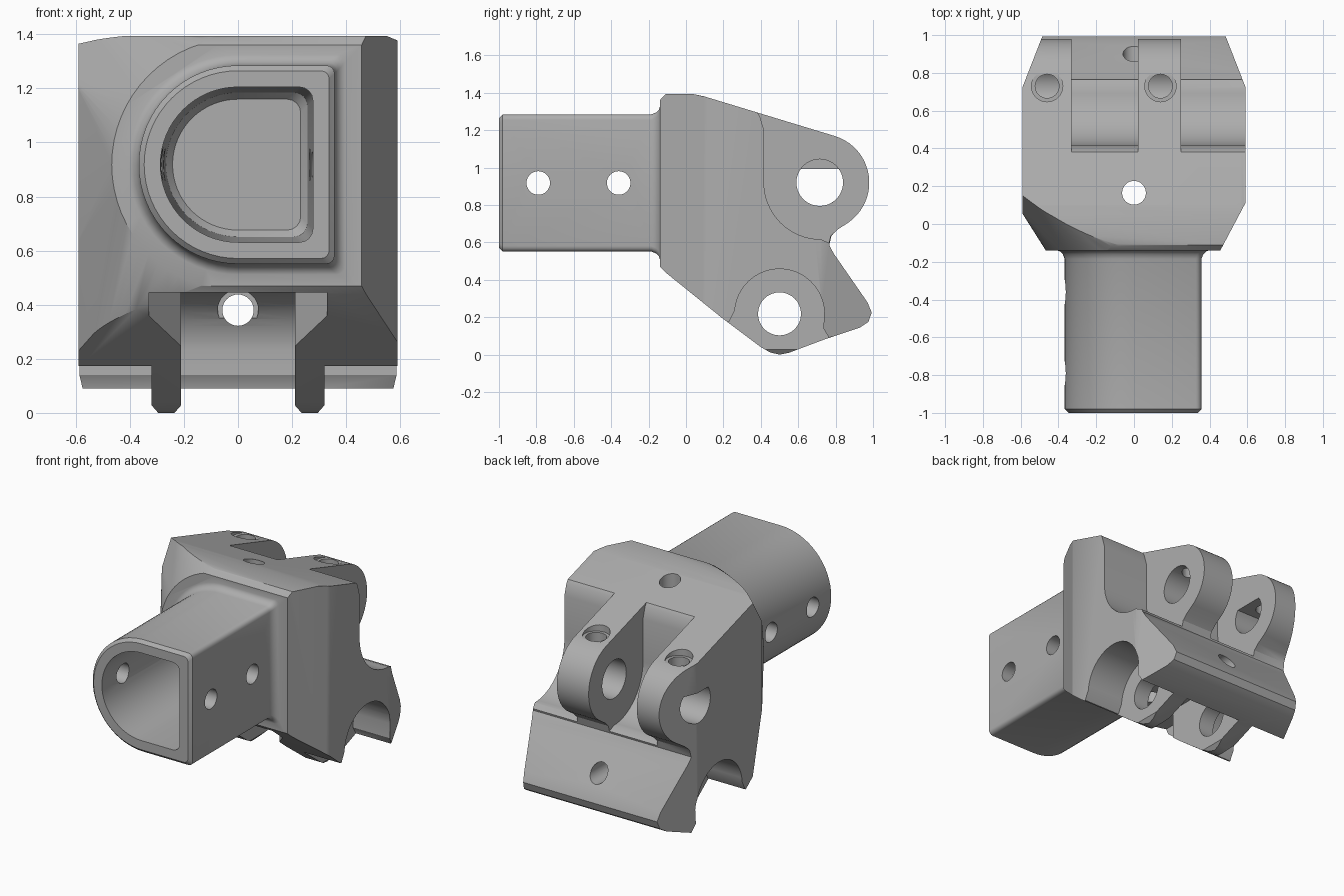
import bpy, bmesh
from math import sin, cos, radians

cube = bpy.data.objects.get("Cube")
if cube:
    bpy.data.objects.remove(cube, do_unlink=True)

grey = bpy.data.materials.new("satin grey")
grey.use_nodes = True
colour = (0.42, 0.42, 0.42, 1)
grey.diffuse_color = colour
grey.node_tree.nodes["Principled BSDF"].inputs["Base Color"].default_value = colour


def finish(name, bm):
    bmesh.ops.recalc_face_normals(bm, faces=bm.faces[:])
    mesh = bpy.data.meshes.new(name)
    bm.to_mesh(mesh)
    bm.free()
    mesh.materials.append(grey)
    ob = bpy.data.objects.new(name, mesh)
    bpy.context.collection.objects.link(ob)
    return ob


def loft(name, rings, chamfer=0):
    """Closed skin through equal-sized rings of points."""
    bm = bmesh.new()
    vs = [[bm.verts.new(p) for p in ring] for ring in rings]
    n = len(vs[0])
    caps = [bm.faces.new(vs[0]), bm.faces.new(vs[-1])]
    for a, b in zip(vs, vs[1:]):
        for i in range(n):
            j = (i + 1) % n
            bm.faces.new((a[i], a[j], b[j], b[i]))
    if chamfer:
        edges = list({e for f in caps for e in f.edges})
        bmesh.ops.bevel(bm, geom=edges, offset=chamfer, segments=2, profile=0.5, affect='EDGES')
    return finish(name, bm)


def place(axis, t, p):
    if axis == 'x':
        return (t, p[0], p[1])
    if axis == 'y':
        return (p[0], t, p[1])
    return (p[0], p[1], t)


def prism(name, axis, pts, lo, hi, chamfer=0):
    return loft(name, [[place(axis, t, p) for p in pts] for t in (lo, hi)], chamfer)


def arc(cx, cy, r, a0, a1, n):
    angles = [radians(a0 + (a1 - a0) * i / n) for i in range(n + 1)]
    return [(cx + r * cos(a), cy + r * sin(a)) for a in angles]


def combine(target, other, mode):
    mod = target.modifiers.new(mode.lower(), 'BOOLEAN')
    mod.object, mod.operation, mod.solver = other, mode, 'EXACT'
    bpy.context.view_layer.objects.active = target
    bpy.ops.object.modifier_apply(modifier=mod.name)
    bpy.data.objects.remove(other, do_unlink=True)


def drill(axis, a, b, r, lo, hi):
    combine(bracket, prism("drill", axis, arc(a, b, r, 0, 348.75, 31), lo, hi), 'DIFFERENCE')


MID = 0.918


def d_section(off, y, corner=0.03):
    """D outline: round towards -x, flat towards +x."""
    r, x = 0.367 + off, 0.357 + off
    pts = arc(0, MID, r, 90, 270, 32)
    pts += arc(x - corner, MID - r + corner, corner, -90, 0, 4)
    pts += arc(x - corner, MID + r - corner, corner, 0, 90, 4)
    return [(px, y, pz) for px, pz in pts]


# Main block from its side profile
side = [(-0.14, 0.47), (-0.11, 0.44), (0.2, 0.19), (0.4, 0.04), (0.45, 0.012), (0.5, 0), (0.55, 0.01),
        (0.75, 0.085), (0.93, 0.145), (0.975, 0.175), (0.993, 0.225), (0.97, 0.28),
        (0.79, 0.54), (0.762, 0.585), (0.775, 0.635), (0.81, 0.668)]
side += arc(0.72, 0.92, 0.26, -55, 73, 20)
side += [(0.1, 1.38), (0.04, 1.393), (-0.11, 1.393), (-0.14, 1.36)]
bracket = prism("angle_bracket", 'x', side, -0.59, 0.59, 0.025)

# Envelope that tapers to a D-shaped front and clips the rear corners
bm = bmesh.new()
for p in d_section(0.1, -0.14, 0.01):
    bm.verts.new(p)
for z in (-0.1, 1.5):
    for p in [(-0.6, 0.24), (-0.6, 0.7), (-0.475, 1.02), (0.475, 1.02), (0.6, 0.7), (0.6, 0.13)]:
        bm.verts.new((p[0], p[1], z))
for z in (MID - 0.3, MID, MID + 0.3):
    bm.verts.new((-0.6, 0.07, z))
bmesh.ops.convex_hull(bm, input=bm.verts[:])
combine(bracket, finish("envelope", bm), 'INTERSECT')

# Upper slots leaving two clevis lugs
slot = [(1.3, 1.7), (0.36, 1.7), (0.36, 1.325), (0.395, 1.275), (0.417, 1.2)]
slot += arc(0.72, 0.92, 0.303, 180, 270, 16) + [(0.77, 0.595), (1.3, 0.595)]
for lo, hi in ((-0.33, 0.02), (0.25, 0.8)):
    combine(bracket, prism("slot", 'x', slot, lo, hi), 'DIFFERENCE')

# Lower pipe channel, interrupted by two flanges
arch = [(0.19, -0.2), (0.19, 0.165), (0.23, 0.175)]
arch += arc(0.5, 0.218, 0.24, 176, 4, 24) + [(0.735, 0.14), (0.765, 0.09), (0.765, -0.2)]
for lo, hi in ((-0.8, -0.32), (-0.21, 0.21), (0.32, 0.8)):
    combine(bracket, prism("channel", 'x', arch, lo, hi), 'DIFFERENCE')

# Open recess in front of the channel between the flanges
recess = [(-0.33, -0.4), (0.33, -0.4), (0.33, -0.01), (0.21, 0.13), (0.21, 0.49),
          (-0.21, 0.49), (-0.21, 0.13), (-0.33, -0.01)]
combine(bracket, prism("recess", 'z', recess, -0.2, 0.445), 'DIFFERENCE')

# Flange tips are chamfered on both sides
for s in (-1, 1):
    for x0, x1 in ((0.2, 0.235), (0.33, 0.295)):
        tip = [(s * x0, -0.02), (s * x1, -0.02), (s * x1, 0), (s * x0, 0.04)]
        combine(bracket, prism("tip_cut", 'y', tip, 0.3, 0.7), 'DIFFERENCE')

# Socket tube with a fillet at the root
steps = [(-1, -0.02), (-0.98, 0), (-0.185, 0), (-0.16, 0.01), (-0.145, 0.025), (-0.138, 0.045), (-0.05, 0.045)]
combine(bracket, loft("socket_tube", [d_section(o, y) for y, o in steps]), 'UNION')
bore = [(-1.1, -0.08), (-0.95, -0.08), (0.02, -0.1), (0.05, -0.125)]
combine(bracket, loft("bore", [d_section(o, y, 0.05) for y, o in bore]), 'DIFFERENCE')

# Cross holes: socket screws, flange pins, front lug pin
for y in (-0.79, -0.36):
    drill('x', y, MID, 0.063, -0.7, 0.7)
drill('x', 0.5, 0.218, 0.115, -0.4, 0.4)
drill('x', 0.715, 0.92, 0.125, -0.15, 0.4)

# Outer lug has a flat-topped pin hole
flat_hole = arc(0.715, 0.92, 0.125, 144, 396, 26)
combine(bracket, prism("flat_hole", 'x', flat_hole, -0.8, -0.25), 'DIFFERENCE')

# Set-screw holes from above, drain hole and rear hole
for x in (-0.46, 0.14):
    drill('z', x, 0.73, 0.063, 0.93, 1.5)
    drill('z', x, 0.73, 0.083, 1.17, 1.5)
drill('z', 0, 0.165, 0.063, 0.3, 1.5)
drill('y', 0, 0.38, 0.058, 0.5, 1.2)
drill('y', 0, 0.38, 0.075, 0.5, 0.7)

bpy.ops.object.select_all(action='DESELECT')
bracket.select_set(True)
bpy.context.view_layer.objects.active = bracket
bpy.ops.object.shade_smooth_by_angle(angle=radians(32))
